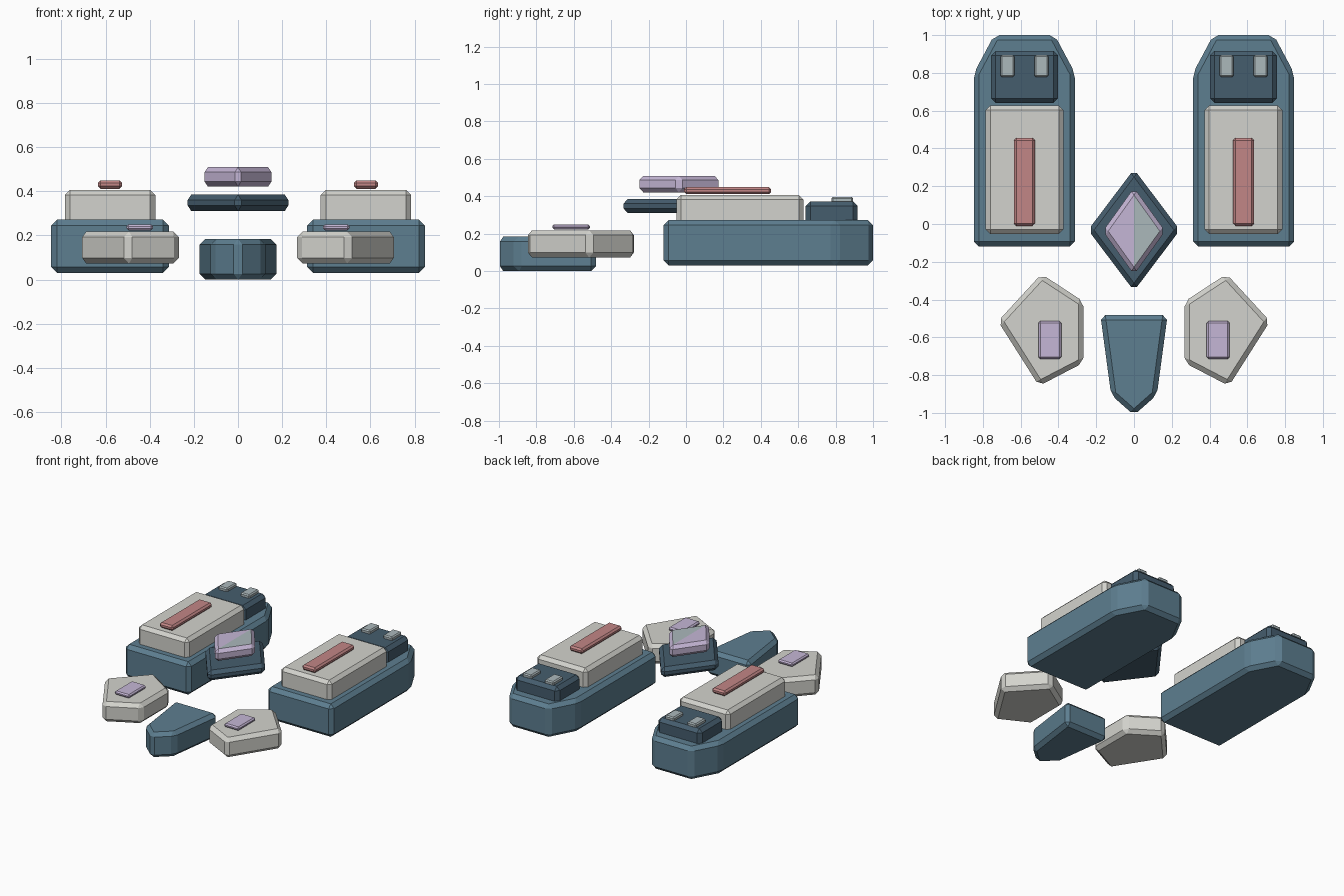
import bpy
import bmesh

if "Cube" in bpy.data.objects:
    bpy.data.objects.remove(bpy.data.objects["Cube"])


def material(name, rgb):
    m = bpy.data.materials.new(name)
    m.diffuse_color = (*rgb, 1)
    m.use_nodes = True
    m.node_tree.nodes["Principled BSDF"].inputs["Base Color"].default_value = m.diffuse_color
    return m


TEAL = material("teal", (0.11, 0.21, 0.28))
NAVY = material("navy", (0.06, 0.11, 0.155))
CREAM = material("cream", (0.65, 0.65, 0.61))
RED = material("red", (0.54, 0.24, 0.24))
LILAC = material("lilac", (0.56, 0.47, 0.67))
PALE = material("pale_grey", (0.41, 0.48, 0.50))


def prism(name, outline, z0, z1, bevel, mat, half_mat=None):
    """Extrude a plan outline from z0 to z1 and chamfer every edge."""
    bm = bmesh.new()
    base = bm.faces.new([bm.verts.new((x, y, z0)) for x, y in outline])
    out = bmesh.ops.extrude_face_region(bm, geom=[base], use_keep_orig=True)
    top = [v for v in out["geom"] if isinstance(v, bmesh.types.BMVert)]
    bmesh.ops.translate(bm, verts=top, vec=(0, 0, z1 - z0))
    bmesh.ops.recalc_face_normals(bm, faces=bm.faces[:])
    bmesh.ops.bevel(bm, geom=bm.edges[:], offset=bevel, offset_type='OFFSET',
                    segments=1, profile=0.5, affect='EDGES')
    if half_mat:
        # right half of the top face gets the second colour
        bmesh.ops.bisect_plane(bm, geom=bm.verts[:] + bm.edges[:] + bm.faces[:],
                               plane_co=(0, 0, 0), plane_no=(1, 0, 0))
        bm.normal_update()
        for f in bm.faces:
            if f.normal.z > 0.99 and f.calc_center_median().x > 0:
                f.material_index = 1
    bmesh.ops.recalc_face_normals(bm, faces=bm.faces[:])
    me = bpy.data.meshes.new(name)
    bm.to_mesh(me)
    bm.free()
    me.materials.append(mat)
    if half_mat:
        me.materials.append(half_mat)
    ob = bpy.data.objects.new(name, me)
    bpy.context.collection.objects.link(ob)
    return ob


def rect(x0, x1, y0, y1):
    return [(x0, y0), (x1, y0), (x1, y1), (x0, y1)]


def diamond(a, b, cy):
    return [(a, cy), (0, cy + b), (-a, cy), (0, cy - b)]


HULL = [(0.313, -0.12), (0.847, -0.12), (0.847, 0.80), (0.74, 1.0),
        (0.42, 1.0), (0.313, 0.80)]
POD = [(0.268, -0.41), (0.268, -0.735), (0.503, -0.857),
       (0.72, -0.515), (0.49, -0.265)]

# Mirrored parts: everything is described on the +x side
PAIRS = [
    ("hull", HULL, 0.03, 0.272, 0.027, TEAL),
    ("deck_block", rect(0.374, 0.785, -0.052, 0.627), 0.24, 0.406, 0.024, CREAM),
    ("rear_cabin", rect(0.402, 0.757, 0.64, 0.917), 0.235, 0.373, 0.025, NAVY),
    ("outer_vent", rect(0.633, 0.707, 0.778, 0.894), 0.365, 0.397, 0.008, PALE),
    ("inner_vent", rect(0.453, 0.527, 0.778, 0.894), 0.365, 0.397, 0.008, PALE),
    ("deck_strip", rect(0.525, 0.635, -0.01, 0.455), 0.411, 0.449, 0.012, RED),
    ("front_pod", POD, 0.072, 0.218, 0.026, CREAM),
    ("pod_panel", rect(0.385, 0.505, -0.714, -0.514), 0.223, 0.25, 0.009, LILAC),
]
for side, s in (("right", 1), ("left", -1)):
    for name, outline, z0, z1, bevel, mat in PAIRS:
        prism(f"{side}_{name}", [(s * x, y) for x, y in outline],
              z0, z1, bevel, mat)

# Central diamonds and front wedge
prism("diamond_base", diamond(0.243, 0.322, -0.032), 0.31, 0.385, 0.025, NAVY)
prism("diamond_gem", diamond(0.165, 0.23, -0.038), 0.421, 0.509, 0.023, LILAC, PALE)
prism("front_wedge", [(-0.178, -0.482), (-0.121, -0.905), (0, -1.012),
                      (0.121, -0.905), (0.178, -0.482)], 0.0, 0.184, 0.026, TEAL)
